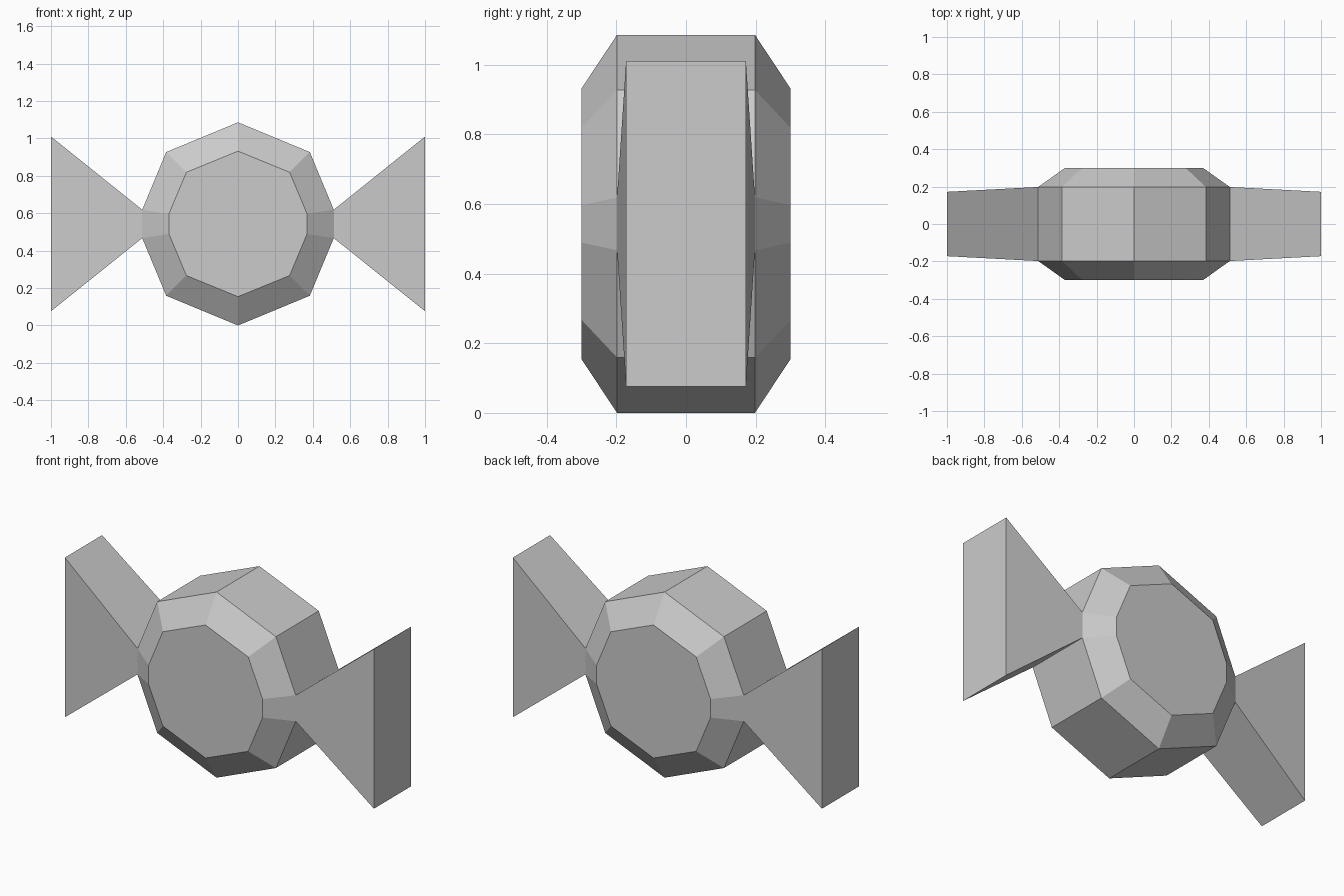
import bpy, bmesh

if "Cube" in bpy.data.objects:
    bpy.data.objects.remove(bpy.data.objects["Cube"])

MID_Z = 0.543

# Octagon half-profile (x, z from centre) with its side corner cut flat
rim_half = [(0, 0.543), (0.384, 0.384), (0.512, 0.076), (0.512, -0.076), (0.384, -0.384), (0, -0.543)]
face_half = [(0, 0.389), (0.276, 0.276), (0.369, 0.054), (0.369, -0.054), (0.276, -0.276), (0, -0.389)]


def add_ring(bm, half, y):
    outline = half + [(-x, z) for x, z in half[-2:0:-1]]
    return [bm.verts.new((x, y, z + MID_Z)) for x, z in outline]


# Sweet body: four rings lofted front to back, with capped ends
bm = bmesh.new()
rings = [add_ring(bm, h, y) for h, y in
         ((face_half, -0.3), (rim_half, -0.198), (rim_half, 0.198), (face_half, 0.3))]
n = len(rings[0])
for a, b in zip(rings, rings[1:]):
    for i in range(n):
        j = (i + 1) % n
        bm.faces.new((a[i], a[j], b[j], b[i]))
bm.faces.new(rings[0])
bm.faces.new(rings[-1])
bmesh.ops.recalc_face_normals(bm, faces=bm.faces)

# Wrapper ends: the flat side faces pulled out and flared
sides = [f for f in bm.faces if abs(f.calc_center_median().x) > 0.51]
for face in bmesh.ops.extrude_discrete_faces(bm, faces=sides)["faces"]:
    for v in face.verts:
        v.co.x = 1.0 if v.co.x > 0 else -1.0
        v.co.y = 0.172 if v.co.y > 0 else -0.172
        v.co.z = MID_Z + (0.467 if v.co.z > MID_Z else -0.467)
bmesh.ops.recalc_face_normals(bm, faces=bm.faces)

mesh = bpy.data.meshes.new("wrapped_sweet")
bm.to_mesh(mesh)
bm.free()
bpy.context.collection.objects.link(bpy.data.objects.new("wrapped_sweet", mesh))
